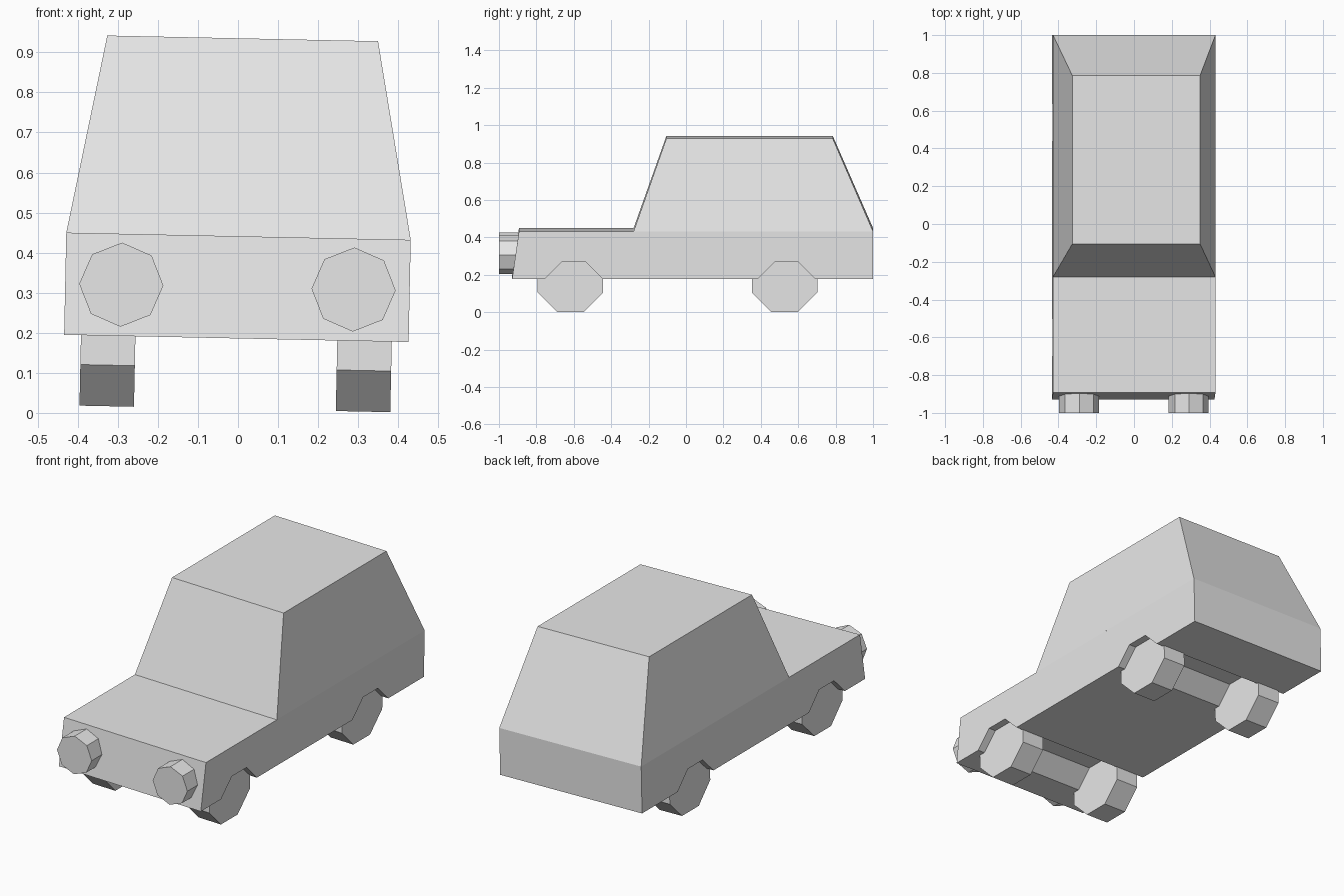
import bpy, bmesh, math
from mathutils import Matrix, Vector

cube = bpy.data.objects.get("Cube")
if cube:
    bpy.data.objects.remove(cube)

# One plain grey for the whole car
grey = bpy.data.materials.new("plain grey")
grey.use_nodes = True
grey.diffuse_color = (0.8, 0.8, 0.8, 1)
bsdf = next(n for n in grey.node_tree.nodes if n.type == 'BSDF_PRINCIPLED')
bsdf.inputs["Base Color"].default_value = (0.8, 0.8, 0.8, 1)

# The car leans very slightly to its left
LEAN = Matrix.Translation((-0.008, 0, 0)) @ Matrix.Rotation(0.021, 4, 'Y')


def finish(name, bm):
    bmesh.ops.recalc_face_normals(bm, faces=bm.faces)
    mesh = bpy.data.meshes.new(name)
    bm.to_mesh(mesh)
    bm.free()
    mesh.materials.append(grey)
    obj = bpy.data.objects.new(name, mesh)
    obj.matrix_world = LEAN
    bpy.context.collection.objects.link(obj)
    return obj


def octagon(name, center, radius, depth, axis, turn=0):
    bm = bmesh.new()
    bmesh.ops.create_cone(bm, cap_ends=True, segments=8, radius1=radius, radius2=radius, depth=depth)
    spin = Matrix.Rotation(turn, 4, 'Z')
    tip = Matrix.Rotation(math.pi / 2, 4, 'Y' if axis == 'X' else 'X')
    bm.transform(Matrix.Translation(center) @ tip @ spin)
    return finish(name, bm)


BOTTOM, WAIST, ROOF, HALF = 0.186, 0.441, 0.935, 0.43
FRONT_AXLE, REAR_AXLE = -0.618, 0.527


def arch(y):
    # Wheel arch outline, from front to rear
    return [(y - 0.155, BOTTOM), (y - 0.064, 0.277), (y + 0.064, 0.277), (y + 0.155, BOTTOM)]


# Lower body: side profile with wheel arches, extruded across the width
profile = [(-0.93, BOTTOM), *arch(FRONT_AXLE + 0.018), *arch(REAR_AXLE + 0.01),
           (1, BOTTOM), (1, WAIST), (-0.893, WAIST)]
bm = bmesh.new()
side = bm.faces.new([bm.verts.new((-HALF, y, z)) for y, z in profile])
extruded = bmesh.ops.extrude_face_region(bm, geom=[side], use_keep_orig=True)
bmesh.ops.translate(bm, vec=(2 * HALF, 0, 0),
                    verts=[v for v in extruded["geom"] if isinstance(v, bmesh.types.BMVert)])
finish("lower_body", bm)

# Cabin: tapered box with sloped windscreen and tailgate
bm = bmesh.new()
bmesh.ops.create_cube(bm, size=2)
for v in bm.verts:
    top, rear = v.co.z > 0, v.co.y > 0
    if top:
        v.co = Vector((v.co.x * 0.338, 0.785 if rear else -0.105, ROOF))
    else:
        v.co = Vector((v.co.x * HALF, 1 if rear else -0.28, WAIST))
bmesh.ops.delete(bm, geom=[f for f in bm.faces if all(v.co.z < 0.5 for v in f.verts)], context='FACES_ONLY')
finish("cabin", bm)

# Wheels and headlights, one of each per side
for label, s in (("left", 1), ("right", -1)):
    for end, y in (("front", FRONT_AXLE), ("rear", REAR_AXLE)):
        octagon(f"{end}_{label}_wheel", (s * 0.32, y, 0.185),
                0.175 / math.cos(math.pi / 8), 0.136, 'X', math.pi / 8)
    octagon(f"{label}_headlight", (s * 0.29, -0.94, 0.314), 0.105, 0.12, 'Y')
